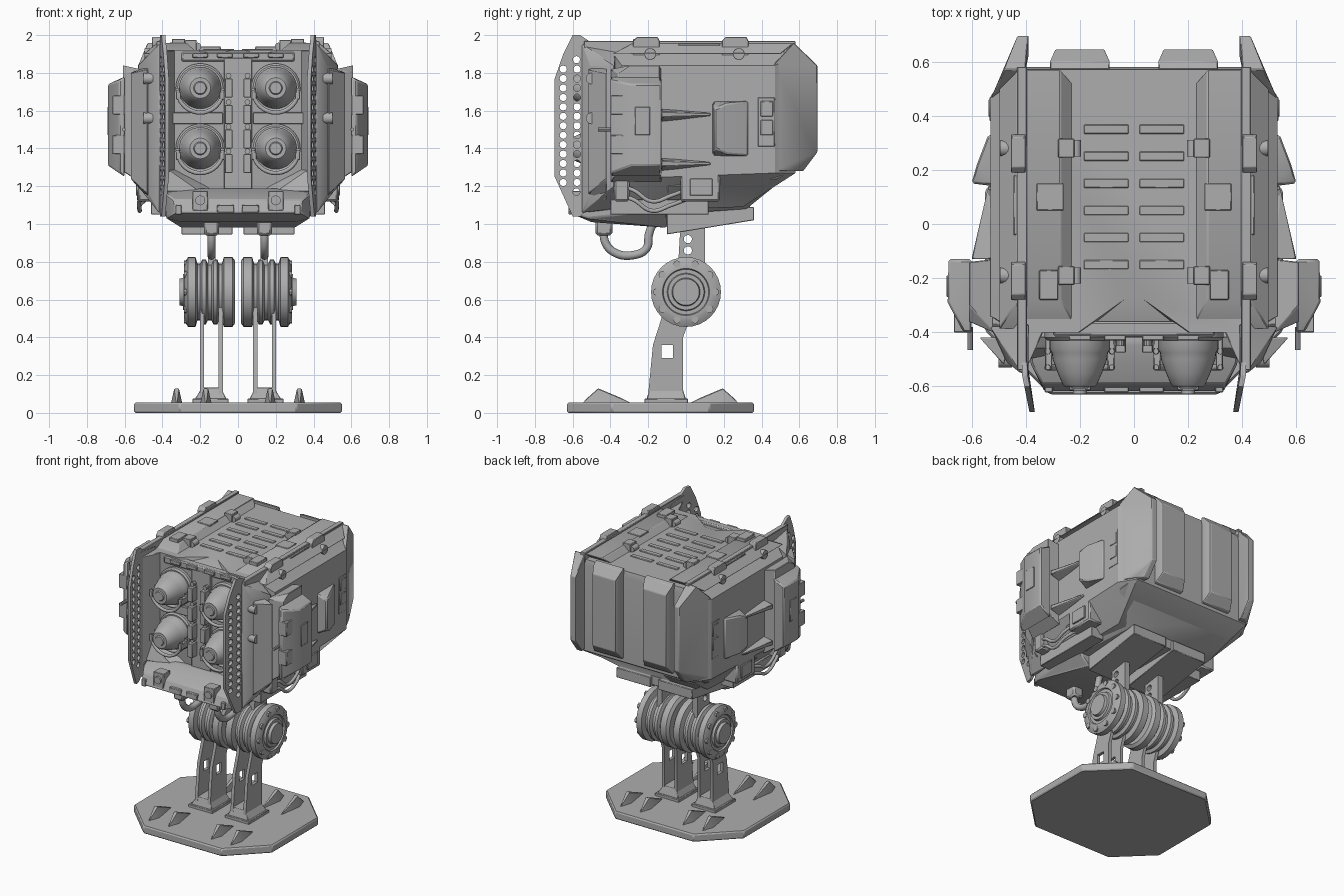
import bpy
import bmesh
from math import cos, sin, pi, radians
from mathutils import Vector

default_cube = bpy.data.objects.get("Cube")
if default_cube:
    bpy.data.objects.remove(default_cube)

grey = bpy.data.materials.new("plain grey")
grey.use_nodes = True
grey.diffuse_color = (.42, .42, .42, 1)
grey.node_tree.nodes["Principled BSDF"].inputs["Base Color"].default_value = grey.diffuse_color
parts = []


def finish(name, bm, mirror, bevel):
    bmesh.ops.recalc_face_normals(bm, faces=bm.faces)
    mesh = bpy.data.meshes.new(name)
    bm.to_mesh(mesh)
    bm.free()
    return register(bpy.data.objects.new(name, mesh), mirror, bevel)


def register(obj, mirror, bevel):
    bpy.context.scene.collection.objects.link(obj)
    obj.data.materials.append(grey)
    parts.append(obj)
    if bevel:
        modifier = obj.modifiers.new("Bevel", "BEVEL")
        modifier.width = bevel
        modifier.limit_method = "ANGLE"
    if mirror:
        add_mirror(obj)
    return obj


def add_mirror(obj):
    modifier = obj.modifiers.new("Mirror", "MIRROR")
    modifier.use_mirror_merge = False


def hull(name, points, mirror=True, bevel=.004):
    bm = bmesh.new()
    for point in points:
        bm.verts.new(point)
    result = bmesh.ops.convex_hull(bm, input=bm.verts)
    unused = [v for v in result["geom_interior"] if isinstance(v, bmesh.types.BMVert)]
    bmesh.ops.delete(bm, geom=unused, context="VERTS")
    bmesh.ops.dissolve_limit(bm, angle_limit=.01, verts=bm.verts, edges=bm.edges)
    return finish(name, bm, mirror, bevel)


def symmetric(name, points, bevel=.004):
    return hull(name, points + [(-x, y, z) for x, y, z in points], False, bevel)


def box(name, xs, ys, zs, mirror=True, bevel=.003):
    return hull(name, [(x, y, z) for x in xs for y in ys for z in zs], mirror, bevel)


def columns(name, corners, bevel=.004):
    """Hull of upright edges given as x, y, lower z and upper z."""
    return hull(name, [(x, y, z) for x, y, *ends in corners for z in ends], True, bevel)


def side_plate(name, xs, outline, mirror=True, bevel=.003):
    """Side outline in y and z, extruded across x."""
    bm = bmesh.new()
    face = bm.faces.new([bm.verts.new((xs[0], y, z)) for y, z in outline])
    moved = bmesh.ops.extrude_face_region(bm, geom=[face])["geom"]
    verts = [v for v in moved if isinstance(v, bmesh.types.BMVert)]
    bmesh.ops.translate(bm, verts=verts, vec=(xs[1] - xs[0], 0, 0))
    return finish(name, bm, mirror, bevel)


def lathe(name, axis, centre, profile, sides=24, mirror=True):
    """Turn (distance, radius) pairs about the x or y axis."""
    bm = bmesh.new()
    rings = []
    for distance, radius in profile:
        ring = []
        for i in range(sides):
            a = radius * cos(2 * pi * i / sides)
            b = radius * sin(2 * pi * i / sides)
            offset = (distance, a, b) if axis == "x" else (a, distance, b)
            ring.append(bm.verts.new(Vector(centre) + Vector(offset)))
        rings.append(ring)
    for first, second in zip(rings, rings[1:]):
        for i in range(sides):
            j = (i + 1) % sides
            bm.faces.new((first[i], first[j], second[j], second[i]))
    bm.faces.new(rings[0])
    bm.faces.new(rings[-1])
    return finish(name, bm, mirror, 0)


def rod(name, axis, centre, start, end, radius, sides=16, mirror=True):
    return lathe(name, axis, centre, [(start, radius), (end, radius)], sides, mirror)


def tube(name, points, radius):
    curve = bpy.data.curves.new(name, "CURVE")
    curve.dimensions = "3D"
    curve.bevel_depth = radius
    curve.resolution_u = 6
    spline = curve.splines.new("BEZIER")
    spline.bezier_points.add(len(points) - 1)
    for knot, point in zip(spline.bezier_points, points):
        knot.co = point
        knot.handle_left_type = knot.handle_right_type = "AUTO"
    obj = register(bpy.data.objects.new(name, curve), False, 0)
    select_only(obj)
    bpy.ops.object.convert(target="MESH")
    add_mirror(bpy.context.view_layer.objects.active)


def select_only(obj):
    bpy.ops.object.select_all(action="DESELECT")
    bpy.context.view_layer.objects.active = obj
    obj.select_set(True)


def cut(obj, cutters):
    """Subtract each cutter, then remove it."""
    for cutter in cutters:
        modifier = obj.modifiers.new("Cut", "BOOLEAN")
        modifier.operation = "DIFFERENCE"
        modifier.object = cutter
        select_only(obj)
        bpy.ops.object.modifier_apply(modifier=modifier.name)
        parts.remove(cutter)
        bpy.data.objects.remove(cutter)


# Base plate and its spikes
symmetric("base_plate", [(x, y - .135, z) for z in (0, .055)
                         for x, y in ((.55, .26), (.55, -.26), (.31, .495), (.31, -.495))], .008)
for x in (.17, .325):
    for side in (-1, 1):
        tip, peak, tail = [side * d - .135 for d in (.14, .33, .42)]
        hull("base_spike", [(x, tip, .05), (x - .03, peak, .05), (x + .03, peak, .05),
                            (x - .012, peak, .13), (x + .012, peak, .13), (x, tail, .05)])

# Feet and lower legs
box("foot", (.05, .24), (-.22, .01), (.04, .075))
hull("foot_slope", [(x, y, .07) for x in (.06, .23) for y in (-.21, 0)]
     + [(x, y, .135) for x in (.09, .19) for y in (-.19, -.02)])
leg = [(-.2, .1), (-.175, .36), (-.13, .5), (-.12, .64), (.04, .64), (.02, .5), (-.015, .4), (-.015, .1)]
for x in (.08, .18):
    plate = side_plate("leg_plate", (x, x + .022), leg, False, 0)
    cut(plate, [box("leg_hole", (x - .1, x + .1), (-.13, -.07), (.29, .36), False, 0)])
    add_mirror(plate)

# Knee drums
lathe("knee_drum", "x", (0, 0, .64), [
    (.015, .12), (.015, .165), (.03, .185), (.075, .185), (.085, .15), (.1, .15), (.11, .172),
    (.13, .172), (.14, .15), (.16, .15), (.17, .172), (.19, .172), (.2, .15), (.215, .15),
    (.225, .185), (.265, .185), (.285, .15), (.285, .125), (.275, .12), (.275, .1),
    (.29, .095), (.29, .075), (.31, .07), (.31, .04)], 32)
for i in range(10):
    angle = 2 * pi * i / 10
    rod("drum_stud", "x", (0, .155 * cos(angle), .64 + .155 * sin(angle)), .23, .287, .02, 8)

# Neck struts and the plate under the body
strut = side_plate("neck_strut", (.12, .16), [(-.05, .64), (-.03, .98), (.1, .98), (.1, .64)], False, 0)
cut(strut, [rod("strut_hole", "x", (0, .01, z), 0, .3, .022, 12, False) for z in (.86, .92)])
add_mirror(strut)
side_plate("under_plate", (.03, .3), [(-.1, .945), (.36, 1.02), (.36, 1.09), (-.1, 1.09)])
box("under_spine", (-.04, .04), (-.1, .34), (1.03, 1.1), False)

# Main body with a notch in the front of the roof
body = symmetric("main_body", [
    (.42, -.4, 1.92), (.42, .57, 1.92), (.53, -.34, 1.84), (.53, .47, 1.84), (.46, .58, 1.88),
    (.53, -.34, 1.24), (.53, .47, 1.27), (.46, .58, 1.27), (.4, -.38, 1.07), (.38, .3, 1.09),
    (.44, -.4, 1.12)], 0)
cut(body, [symmetric("roof_notch", [(0, -.25, 1.93), (.28, -.45, 1.93), (.25, -.45, 1.86)], 0)])
hull("roof_shoulder", [(x, y, 1.9) for x in (.21, .5) for y in (-.39, .5)]
     + [(x, y, 1.957) for x in (.27, .43) for y in (-.28, .57)])
box("roof_edge", (.395, .432), (-.54, .58), (1.9, 1.968))
for row in range(6):
    y = .35 - row * .1
    box("roof_louver", (.02, .185), (y - .017, y + .017), (1.91, 1.926))
for y in (-.19, .28):
    box("roof_clamp", (.22, .28), (y - .035, y + .035), (1.9, 1.975))
    rod("clamp_pin", "y", (.215, y, 1.94), -.03, .03, .02)
    side_plate("edge_bracket", (.4, .455), [(y - .09, 1.83), (y - .09, 1.97), (y - .07, 1.99),
                                            (y + .04, 1.99), (y + .05, 1.97), (y + .05, 1.83)])
    rod("bracket_bolt", "x", (0, y, 1.9), .45, .495, .03)
box("roof_box", (.28, .35), (-.28, -.17), (1.94, 1.98))
box("roof_patch", (.26, .36), (.05, .15), (1.95, 1.962))

# Back panels and corner fins
hull("back_panel", [(x, .57, z) for x in (.09, .31) for z in (1.29, 1.94)]
     + [(x, .6, z) for x in (.09, .31) for z in (1.3, 1.93)]
     + [(x, .645, z) for x in (.11, .29) for z in (1.36, 1.87)])
fin = [(.57, 1.96), (.695, 1.84), (.695, 1.38), (.62, 1.28), (.57, 1.28)]
hull("corner_fin", [(.39 if y > .6 else .4, y, z) for y, z in fin]
     + [(.43 if y > .6 else .48, y, z) for y, z in fin] + [(.53, .46, 1.84), (.53, .46, 1.28)])

# Belly and lower sides
symmetric("belly_wedge", [(.46, .58, 1.29), (.5, .48, 1.24), (.3, .32, 1.08), (.36, -.1, 1.05),
                          (.5, -.1, 1.2)])
box("lower_skirt", (.36, .46), (-.4, .12), (1.05, 1.13))
box("skirt_box", (.42, .53), (-.03, .18), (1.12, 1.27), bevel=.01)
box("skirt_box_lid", (.52, .54), (.02, .14), (1.15, 1.24))
box("skirt_block", (.44, .53), (-.38, -.3), (1.12, 1.24), bevel=.01)
for z in (1.1, 1.15):
    tube("side_cable", [(.49, -.36, z + .05), (.52, -.28, z + .03), (.52, -.18, z - .03),
                        (.52, -.08, z), (.49, 0, z + .03)], .011)
tube("under_hose", [(.14, -.43, 1), (.14, -.43, .91), (.14, -.38, .85), (.14, -.28, .835),
                    (.14, -.21, .87), (.14, -.195, .95), (.14, -.17, 1.0), (.14, -.1, 1.02)], .022)
box("hose_fitting", (.1, .18), (-.48, -.39), (.94, 1.04), bevel=.012)

# Chin under the launch tubes
symmetric("chin", [(.38, -.52, 1.16), (.4, -.4, 1.18), (.34, -.59, 1.13), (.33, -.62, 1.06),
                   (.38, -.52, 1.03), (.3, -.5, 1.01), (.3, -.1, .98), (.4, -.1, 1.08),
                   (.3, -.44, 1.19)], .008)
box("chin_clamp", (.16, .24), (-.615, -.54), (1.07, 1.175))
rod("chin_bolt", "y", (.2, 0, 1.125), -.628, -.6, .026)
box("chin_plate", (.02, .11), (-.622, -.58), (1.06, 1.1))
box("chin_light", (.3, .33), (-.622, -.58), (1.05, 1.1))

# Frame around the launch tubes
box("frame_top", (-.3, .3), (-.415, -.36), (1.86, 1.91), False, .008)
for x in (.07, .2):
    box("frame_lug", (x - .04, x + .04), (-.43, -.4), (1.88, 1.905))
columns("frame_side", [(x, y, 1.16, 1.92) for x, y in ((.33, -.38), (.34, -.41), (.4, -.54), (.4, -.38))])
hull("frame_corner", [(.1, -.38, 1.17), (.39, -.38, 1.17), (.39, -.5, 1.17), (.2, -.46, 1.17),
                      (.39, -.38, 1.32), (.39, -.46, 1.3)])
box("centre_column", (-.075, .075), (-.42, -.38), (1.17, 1.88), False)
for z in (1.32, 1.45, 1.58, 1.72):
    box("column_block", (.03, .07), (-.475, -.41), (z - .05, z + .05))
    rod("column_bolt", "y", (.05, 0, z + .065), -.45, -.41, .015, 10)
box("tube_divider", (.08, .38), (-.42, -.38), (1.53, 1.59))

# Launch tubes with tapered warheads
for z in (1.4, 1.72):
    lathe("launch_collar", "y", (.2, 0, z), [(-.37, .13), (-.42, .13), (-.43, .12)], 32)
    lathe("warhead", "y", (.2, 0, z), [(-.4, .112), (-.462, .112), (-.475, .104), (-.5, .1),
                                      (-.55, .082), (-.593, .063), (-.6, .055), (-.6, .035),
                                      (-.607, .03), (-.607, .012)], 32)
    for y, drop in ((-.47, .0), (-.53, .01)):
        tube("warhead_guard", [(.2 + .12 * cos(a), y, z - drop + .12 * sin(a))
                               for a in [pi * (1 + i / 8) for i in range(9)]], .011)
    for x in (.085, .315):
        box("guard_arm", (x - .013, x + .013), (-.54, -.4), (z - .06, z - .02))

# Perforated front shields, angled inward at the front
outline = [(-.6, 2), (-.56, 2), (-.5, 1.96), (-.5, 1.1), (-.56, 1.04), (-.6, 1.04),
           (-.63, 1.12), (-.695, 1.25), (-.695, 1.77), (-.65, 1.9)]
shield = hull("front_shield", [(x + .2 * min(0, y + .55), y, z) for y, z in outline for x in (.395, .415)], False, 0)
holes = []
for row in range(15):
    z = 1.17 + row * .05
    places = (-.65, -.577) if 1.2 < z < 1.85 else (-.58,)
    holes += [rod("shield_hole", "x", (0, y, z), .3, .5, .019, 12, False) for y in places]
cut(shield, holes)
add_mirror(shield)
columns("shield_mount", [(.39, -.55, 1.06, 1.96), (.42, -.55, 1.06, 1.95), (.47, -.51, 1.15, 1.84),
                         (.53, -.38, 1.2, 1.84), (.39, -.37, 1.08, 1.94)])
columns("cheek_wedge", [(.57, -.42, 1.24, 1.8), (.48, -.52, 1.16, 1.82), (.46, -.42, 1.12, 1.84)])
for z in (1.56, 1.77):
    rod("cheek_bolt", "x", (0, -.5, z), .45, .5, .03)

# Side pods
hull("pod_bracket", [(.52, y, z) for y in (-.4, -.13) for z in (1.22, 1.82)]
     + [(.61, y, z) for y, z in ((-.36, 1.28), (-.36, 1.8), (-.3, 1.84), (-.14, 1.84), (-.14, 1.28))])
columns("pod_shell", [(.6, -.13, 1.25, 1.78), (.685, -.13, 1.31, 1.74), (.688, -.29, 1.31, 1.74),
                      (.63, -.4, 1.27, 1.76), (.6, -.4, 1.25, 1.78)], .008)
for z in (1.42, 1.63):
    box("pod_block", (.6, .665), (-.4, -.31), (z - .05, z + .05))
box("pod_hatch", (.67, .692), (-.27, -.19), (1.47, 1.62))
rod("pod_prong", "y", (.605, 0, 1.5), -.465, -.38, .01, 8)
for z in (1.32, 1.58):
    hull("pod_wing", [(.52, -.13, z - .04), (.52, -.13, z + .03), (.6, -.13, z - .015),
                      (.6, -.13, z + .015), (.52, .13, z), (.54, .13, z - .008), (.54, .13, z + .008)])

# Side wall hatch and vents
columns("side_hatch", [(.52, .14, 1.36, 1.65), (.6, .15, 1.4, 1.61), (.58, .22, 1.37, 1.64),
                       (.538, .33, 1.36, 1.65), (.52, .33, 1.36, 1.65)], .01)
box("vent_frame", (.52, .533), (.38, .47), (1.41, 1.67))
for z in (1.51, 1.61):
    box("vent_cover", (.525, .537), (.395, .46), (z - .04, z + .04))
box("wall_strip", (.4, .445), (-.04, .18), (1.86, 1.955))

# Smooth the round parts while keeping edges sharp
bpy.ops.object.select_all(action="DESELECT")
for obj in parts:
    obj.select_set(True)
bpy.context.view_layer.objects.active = parts[0]
bpy.ops.object.shade_smooth_by_angle(angle=radians(32))
